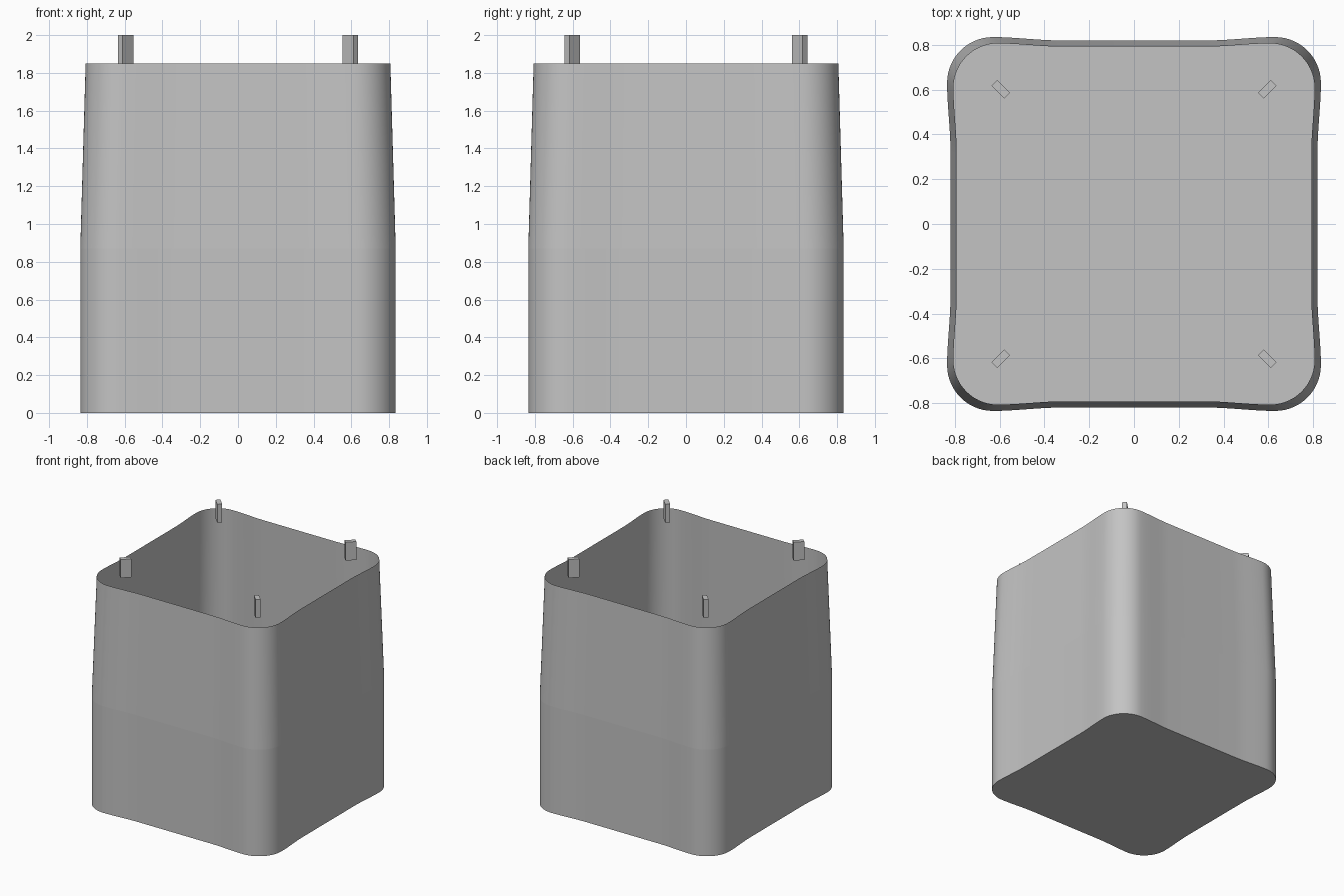
import bpy, bmesh, math
from mathutils import Matrix

cube = bpy.data.objects.get("Cube")
if cube:
    bpy.data.objects.remove(cube, do_unlink=True)

# Single grey material
grey = bpy.data.materials.new("plain grey")
grey.use_nodes = True
colour = (0.55, 0.55, 0.55, 1)
grey.diffuse_color = colour
grey.node_tree.nodes["Principled BSDF"].inputs["Base Color"].default_value = colour


def add_object(name, bm):
    mesh = bpy.data.meshes.new(name)
    bm.to_mesh(mesh)
    bm.free()
    mesh.materials.append(grey)
    obj = bpy.data.objects.new(name, mesh)
    bpy.context.collection.objects.link(obj)
    return obj


# Outline: four slightly hollow sides joined by bulging round corners
OUTER, MIDDLE, FLAT, CORNER = 0.835, 0.82, 0.33, 0.63
BEND_STEPS, ARC_STEPS = 8, 14


def quarter_outline():
    pts = []
    for i in range(BEND_STEPS):
        t = i / BEND_STEPS
        ease = t * t * (3 - 2 * t)
        pts.append((MIDDLE + (OUTER - MIDDLE) * ease, FLAT + (CORNER - FLAT) * t))
    radius = OUTER - CORNER
    for i in range(ARC_STEPS + 1):
        a = math.pi / 2 * i / ARC_STEPS
        pts.append((CORNER + radius * math.cos(a), CORNER + radius * math.sin(a)))
    pts += [(y, x) for x, y in reversed(pts[:BEND_STEPS])]
    return pts


outline = []
for turn in range(4):
    c, s = round(math.cos(turn * math.pi / 2)), round(math.sin(turn * math.pi / 2))
    outline += [(c * x - s * y, s * x + c * y) for x, y in quarter_outline()]

# Open container: straight lower wall, tapered upper wall, flat floor
bm = bmesh.new()
rings = [[bm.verts.new((x * k, y * k, z)) for x, y in outline]
         for z, k in ((0, 1), (0.87, 1), (1.85, 0.966))]
n = len(outline)
for low, high in zip(rings, rings[1:]):
    for i in range(n):
        j = (i + 1) % n
        bm.faces.new((low[i], low[j], high[j], high[i])).smooth = True
bm.faces.new(reversed(rings[0]))
for ring in rings[:2]:
    for i in range(n):
        bm.edges.get((ring[i], ring[(i + 1) % n])).smooth = False
add_object("container", bm)

# Four upright tabs pointing toward the corners
for name, sx, sy in (("front_left_tab", 1, -1), ("front_right_tab", -1, -1),
                     ("back_left_tab", 1, 1), ("back_right_tab", -1, 1)):
    bm = bmesh.new()
    bmesh.ops.create_cube(bm, size=1)
    place = (Matrix.Translation((0.595 * sx, 0.602 * sy, 1.925))
             @ Matrix.Rotation(math.atan2(sy, sx), 4, "Z")
             @ Matrix.Diagonal((0.08, 0.037, 0.15, 1)))
    bmesh.ops.transform(bm, matrix=place, verts=bm.verts)
    add_object(name, bm)
